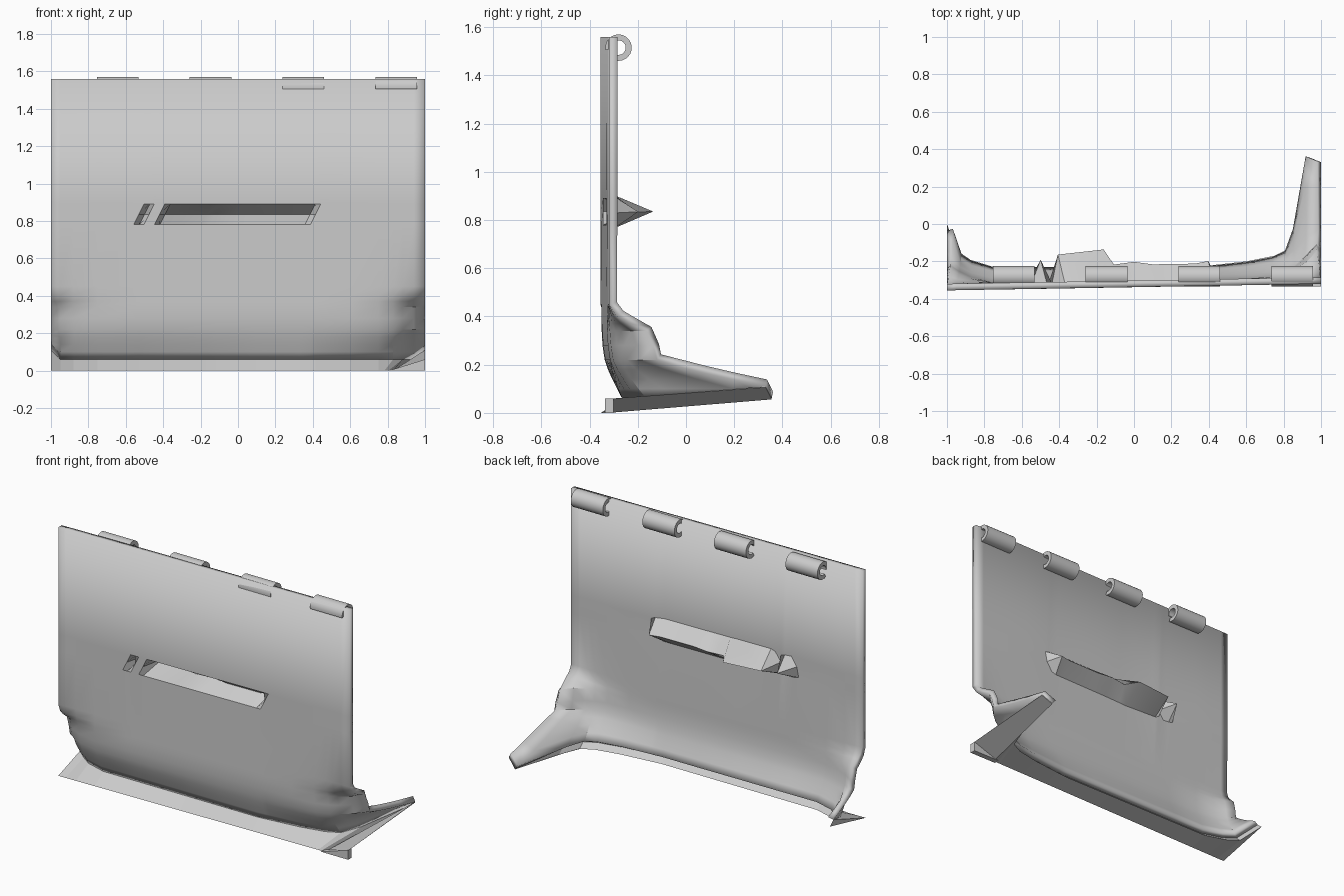
import bpy, bmesh, math

cube = bpy.data.objects.get("Cube")
if cube:
    bpy.data.objects.remove(cube, do_unlink=True)

grey = bpy.data.materials.new("plain grey")
grey.use_nodes = True
COLOUR = (0.6, 0.6, 0.6, 1)
grey.diffuse_color = COLOUR
grey.node_tree.nodes["Principled BSDF"].inputs["Base Color"].default_value = COLOUR

THICK = 0.035
TOP, FOLD = 1.56, 0.22


def add_object(name, bm):
    bmesh.ops.recalc_face_normals(bm, faces=bm.faces)
    mesh = bpy.data.meshes.new(name)
    bm.to_mesh(mesh)
    bm.free()
    mesh.materials.append(grey)
    ob = bpy.data.objects.new(name, mesh)
    bpy.context.collection.objects.link(ob)
    return ob


def smooth(ob, degrees=30):
    bpy.ops.object.select_all(action='DESELECT')
    ob.select_set(True)
    bpy.context.view_layer.objects.active = ob
    bpy.ops.object.shade_smooth_by_angle(angle=math.radians(degrees))


def interp(points, x):
    for (a, fa), (b, fb) in zip(points, points[1:]):
        if x <= b:
            return fa + (fb - fa) * max(0, (x - a) / (b - a))
    return points[-1][1]


def front_y(x):
    # the panel stands very slightly askew
    return -0.3375 + 0.0175 * x


# Rear outline of the bent bottom edge, and the profile of the bent corners
BOTTOM = [(-1, 0.0), (-0.95, -0.14), (-0.88, -0.19), (-0.75, -0.23), (0.33, -0.23),
          (0.6, -0.2), (0.75, -0.17), (0.83, -0.13), (0.88, 0.0), (0.94, 0.355), (1, 0.33)]
CORNER = [(0.22, 0.2), (0.28, 0.185), (0.34, 0.155), (0.37, 0.085), (0.4, 0.035), (0.45, 0)]
# Depth of the two pressed-in slots along their centre line
DENT = {-0.53: 0, -0.5: 0.12, -0.475: 0, -0.42: 0, -0.39: 0.15, -0.17: 0.17, -0.12: 0.09,
        0: 0.1, 0.1: 0.085, 0.33: 0.085, 0.385: 0.1, 0.415: 0}
columns = sorted({x for x, _ in BOTTOM} | set(DENT))
SLOT = (0.89, 0.835, 0.78)


def bend(x, z):
    if x > 0:
        weight = max(0, (x - 0.6) / 0.4) ** 3
    else:
        weight = 0.55 * max(0, (-x - 0.72) / 0.28) ** 2
    belly = 0.012 * max(0, min(1, (0.3 - z) / 0.08))
    return weight * interp(CORNER, z) + belly * (1 - weight)


def panel_point(x, z):
    return (x, front_y(x) + bend(x, z), z)


def skirt_point(x, t):
    # lower skirt, from the fold down to the displaced bottom edge
    low = 0.11 if abs(x) == 1 else 0.06
    start = bend(x, FOLD)
    end = interp(BOTTOM, x) - THICK - front_y(x)
    if x > 0.9:
        end += THICK
    return (x, front_y(x) + start + (end - start) * t ** 1.2, FOLD + (low - FOLD) * t)


# Panel with pressed slots and bent lower skirt
bm = bmesh.new()
rows = [[bm.verts.new(panel_point(x, TOP)) for x in columns]]
for z in SLOT:
    row = []
    for x in columns:
        shear = (z - SLOT[1]) * 0.5 if x in DENT else 0
        depth = DENT.get(x, 0) if z == SLOT[1] else 0
        row.append(bm.verts.new((x + shear, front_y(x) + depth, z)))
    rows.append(row)
for z, _ in reversed(CORNER):
    rows.append([bm.verts.new(panel_point(x, z)) for x in columns])
for t in (0.25, 0.5, 0.75, 1):
    rows.append([bm.verts.new(skirt_point(x, t)) for x in columns])
for up, down in zip(rows, rows[1:]):
    for i in range(len(columns) - 1):
        bm.faces.new((down[i], down[i + 1], up[i + 1], up[i]))
mesh = bpy.data.meshes.new("panel")
bm.to_mesh(mesh)
bm.free()
mesh.materials.append(grey)
panel = bpy.data.objects.new("panel", mesh)
bpy.context.collection.objects.link(panel)
solid = panel.modifiers.new("thickness", 'SOLIDIFY')
solid.thickness = THICK
solid.offset = -1
smooth(panel)

# Bottom lip, from the straight front edge back to the skirt
bm = bmesh.new()
sections = []
for x in columns:
    px, py, pz = skirt_point(x, 1)
    fx = x if x <= 0.75 else 0.75 + (x - 0.75) * 0.42
    front = (fx, front_y(fx), 0) if x < 1 else (1, -0.3, 0.06)
    rear = THICK if x < 0.9 else 0
    drop = 0.03 if x < 0.9 else 0.004
    points = (front, (px, py, pz), (px, py + rear, pz - drop))
    sections.append([bm.verts.new(p) for p in points])
for a, b in zip(sections, sections[1:]):
    for i in range(3):
        j = (i + 1) % 3
        bm.faces.new((a[i], b[i], b[j], a[j]))
bm.faces.new(sections[0])
bm.faces.new(sections[-1])
add_object("bottom_lip", bm)

# Small wedge left standing at the end of the lip
bm = bmesh.new()
for y in (-0.335, -0.3):
    for x, z in ((0.81, 0), (1, 0), (1, 0.06)):
        bm.verts.new((x, y, z))
bmesh.ops.convex_hull(bm, input=bm.verts)
add_object("lip_end", bm)


def hinge(name, x0, x1):
    # open curled loop along the top edge
    bm = bmesh.new()
    steps = 20
    rings = []
    for i in range(steps + 1):
        a = math.radians(-120 + 310 * i / steps)
        rings.append([bm.verts.new((x, -0.28 + r * math.cos(a), 1.515 + r * math.sin(a)))
                      for x, r in ((x0, 0.055), (x1, 0.055), (x1, 0.03), (x0, 0.03))])
    for a, b in zip(rings, rings[1:]):
        for i in range(4):
            j = (i + 1) % 4
            bm.faces.new((a[i], a[j], b[j], b[i]))
    bm.faces.new(rings[0])
    bm.faces.new(rings[-1])
    smooth(add_object(name, bm))


for n in range(4):
    start = -0.755 + 0.497 * n
    hinge("hinge_loop_%d" % (n + 1), start, start + 0.222)
